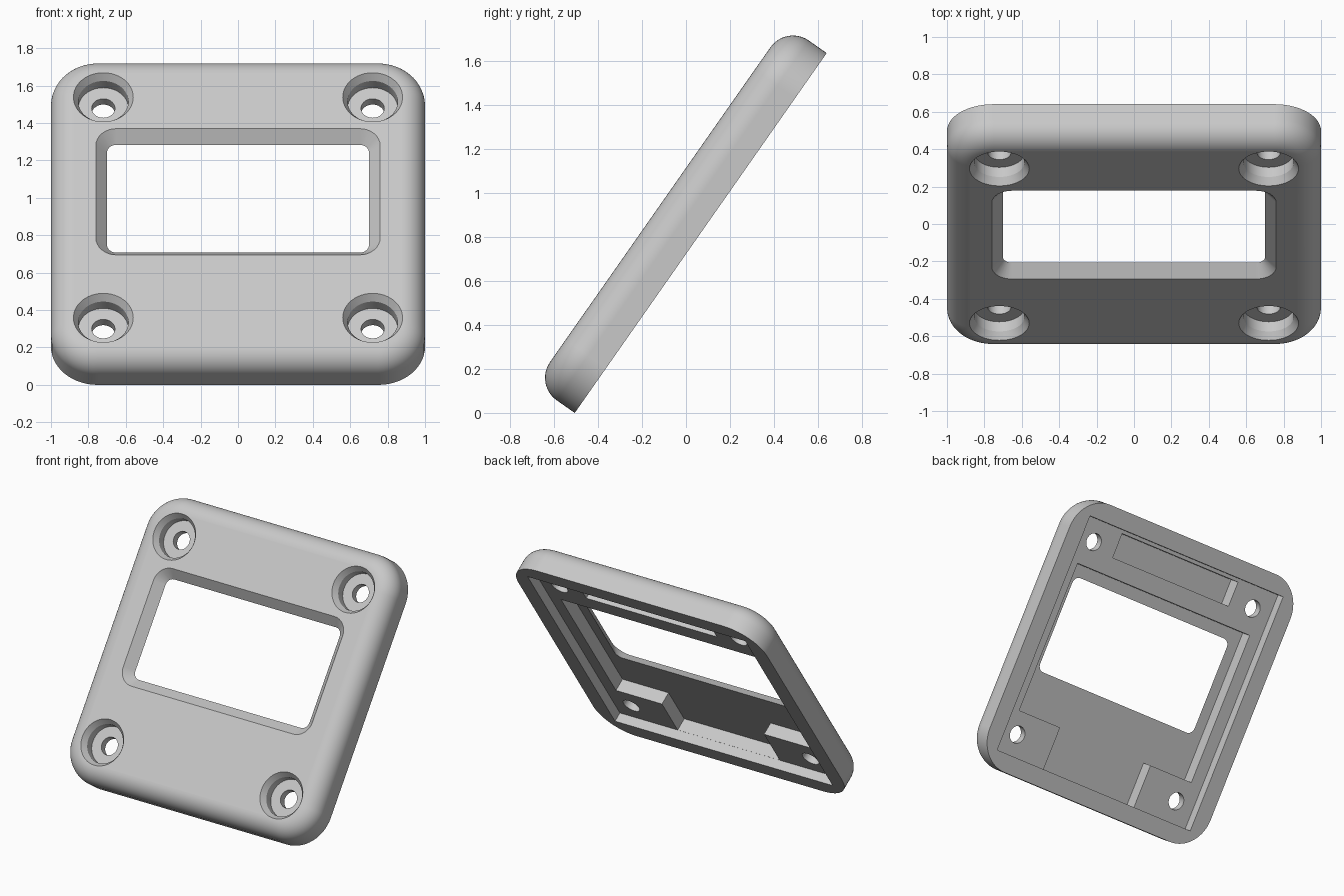
import bpy, bmesh
from math import sin, cos, pi, radians
from mathutils import Matrix

cube = bpy.data.objects.get("Cube")
if cube:
    bpy.data.objects.remove(cube, do_unlink=True)

grey = bpy.data.materials.new("light grey")
grey.use_nodes = True
colour = (0.58, 0.58, 0.58, 1)
grey.diffuse_color = colour
grey.node_tree.nodes["Principled BSDF"].inputs["Base Color"].default_value = colour


def rounded_rect(hw, hh, r, steps):
    """Outline of a rounded rectangle, counter-clockwise."""
    points = []
    for i, (sx, sy) in enumerate([(1, 1), (-1, 1), (-1, -1), (1, -1)]):
        for k in range(steps + 1):
            a = (i + k / steps) * pi / 2
            points.append((sx * (hw - r) + r * cos(a), sy * (hh - r) + r * sin(a)))
    return points


def loft(name, rings, centre=(0, 0)):
    """Closed solid through a stack of (outline, height) rings, lowest first."""
    bm = bmesh.new()
    loops = [[bm.verts.new((centre[0] + x, centre[1] + y, h)) for x, y in outline]
             for outline, h in rings]
    n = len(loops[0])
    for low, high in zip(loops, loops[1:]):
        for i in range(n):
            j = (i + 1) % n
            bm.faces.new((low[i], low[j], high[j], high[i]))
    bm.faces.new(loops[0][::-1])
    bm.faces.new(loops[-1])
    bmesh.ops.remove_doubles(bm, verts=bm.verts, dist=1e-5)
    bmesh.ops.recalc_face_normals(bm, faces=bm.faces)
    mesh = bpy.data.meshes.new(name)
    bm.to_mesh(mesh)
    bm.free()
    mesh.materials.append(grey)
    obj = bpy.data.objects.new(name, mesh)
    bpy.context.collection.objects.link(obj)
    return obj


def box(name, x0, x1, y0, y1, low, high):
    outline = [(x0, y0), (x1, y0), (x1, y1), (x0, y1)]
    return loft(name, [(outline, low), (outline, high)])


def circle(r):
    return rounded_rect(r, r, r, 12)


# Levels above the back face
THICK, FILLET, CORNER = 0.225, 0.125, 0.25
SHALLOW, DEEP = 0.068, 0.16

# Plate with a rounded front rim
rings = [(rounded_rect(1, 1, CORNER, 14), 0)]
for k in range(13):
    a = k / 12 * pi / 2
    inset = FILLET * (1 - cos(a))
    rings.append((rounded_rect(1 - inset, 1 - inset, CORNER - inset, 14),
                  THICK - FILLET + FILLET * sin(a)))
plate = loft("cover_plate", rings)

# Shallow back recess, T-shaped deep pocket and upper slot
cutters = [box("recess_cutter", -0.875, 0.875, -0.875, 0.875, -0.1, SHALLOW)]
half = [(0.41, -0.874), (0.41, -0.56), (0.78, -0.56), (0.78, 0.54)]
tee = half + [(-x, y) for x, y in reversed(half)]
cutters.append(loft("pocket_cutter", [(tee, 0.03), (tee, DEEP)]))
cutters.append(box("slot_cutter", -0.525, 0.525, 0.67, 0.85, 0.03, DEEP))

# Window with a flared front edge
slope = 0.06 / (THICK - DEEP)
window = []
for h in (DEEP - 0.05, DEEP, THICK + 0.03):
    grow = max(0, h - DEEP) * slope
    window.append((rounded_rect(0.70 + grow, 0.352 + grow, 0.05 + grow, 8), h))
cutters.append(loft("window_cutter", window, (0, 0.103)))

# Chamfered, counterbored screw holes in the corners
for x in (-0.72, 0.72):
    for y in (-0.72, 0.72):
        profile = [(0.062, -0.1), (0.062, 0.122), (0.134, 0.122),
                   (0.134, THICK - 0.04), (0.16, THICK), (0.16, THICK + 0.1)]
        cutters.append(loft("screw_hole_cutter", [(circle(r), h) for r, h in profile], (x, y)))

bpy.context.view_layer.objects.active = plate
for cutter in cutters:
    cutter.hide_render = True
    cut = plate.modifiers.new("cut", "BOOLEAN")
    cut.operation = "DIFFERENCE"
    cut.solver = "EXACT"
    cut.object = cutter
    bpy.ops.object.modifier_apply(modifier=cut.name)
    bpy.data.objects.remove(cutter, do_unlink=True)

# Lean the plate back
plate.data.transform(Matrix.Translation((0, 0.067, 0.819)) @ Matrix.Rotation(radians(55), 4, "X"))

# Smooth rim, crisp cut edges
bpy.ops.object.select_all(action="DESELECT")
plate.select_set(True)
bpy.ops.object.shade_smooth_by_angle(angle=radians(25))
weighted = plate.modifiers.new("even_shading", "WEIGHTED_NORMAL")
weighted.keep_sharp = True
